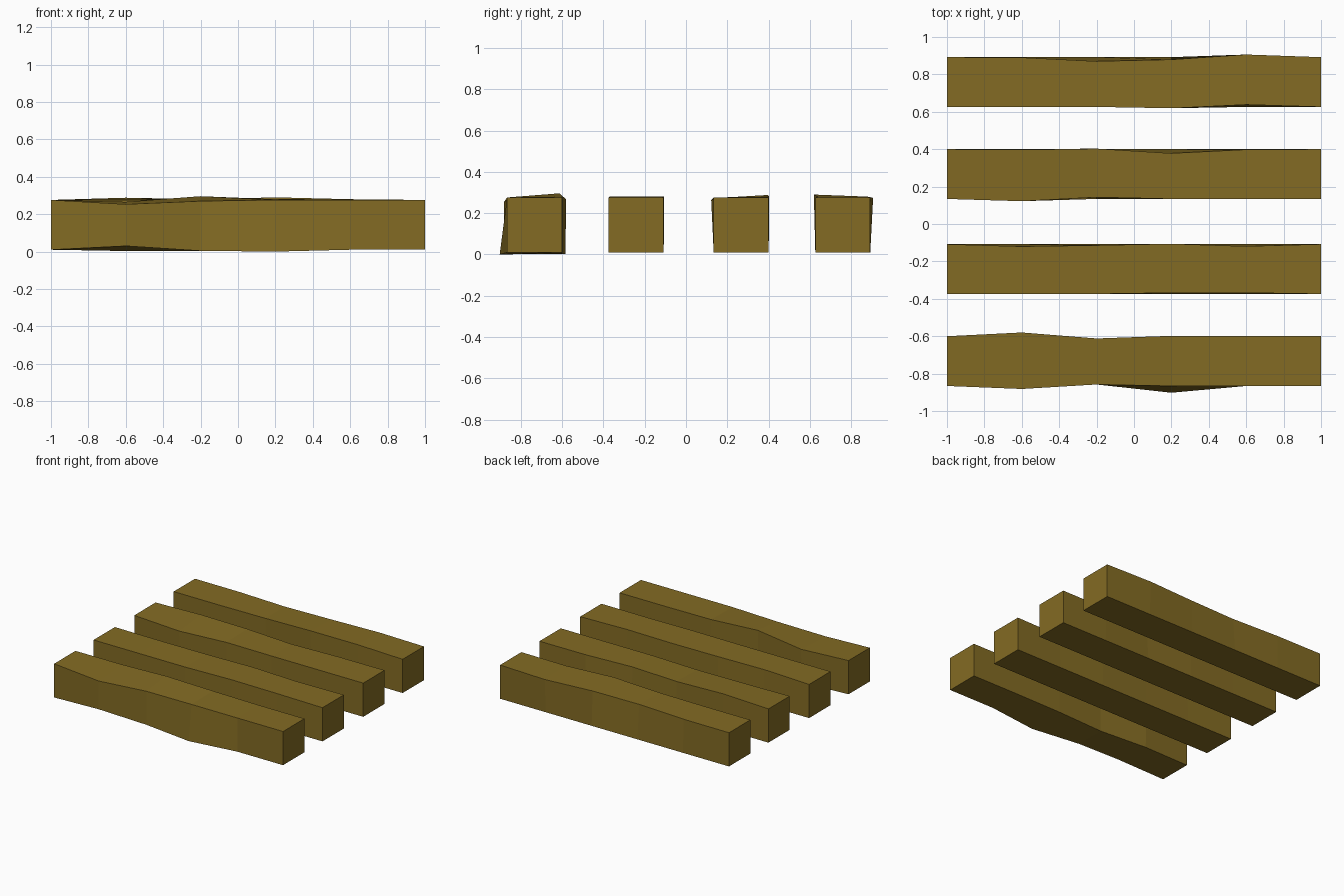
import bpy, bmesh

if "Cube" in bpy.data.objects:
    bpy.data.objects.remove(bpy.data.objects["Cube"])

wood = bpy.data.materials.new("brown wood")
wood.diffuse_color = (0.227, 0.147, 0.017, 1)
wood.use_nodes = True
wood.node_tree.nodes["Principled BSDF"].inputs["Base Color"].default_value = wood.diffuse_color

STATIONS = [-1, -0.6, -0.2, 0.2, 0.6, 1]
SIZE, BOTTOM = 0.266, 0.01


def beam(name, y0, bumps):
    """Square beam; bumps maps (station, corner) to a (dy, dz) shift.
    Corners: 0 front bottom, 1 back bottom, 2 back top, 3 front top."""
    bm = bmesh.new()
    rings = []
    for i, x in enumerate(STATIONS):
        ring = []
        for c, (a, b) in enumerate([(0, 0), (1, 0), (1, 1), (0, 1)]):
            dy, dz = bumps.get((i, c), (0, 0))
            ring.append(bm.verts.new((x, y0 + a * SIZE + dy, BOTTOM + b * SIZE + dz)))
        rings.append(ring)
    for r, s in zip(rings, rings[1:]):
        for c in range(4):
            d = (c + 1) % 4
            bm.faces.new((r[c], r[d], s[d], s[c]))
    bm.faces.new(rings[0])
    bm.faces.new(rings[-1])
    bmesh.ops.recalc_face_normals(bm, faces=bm.faces)
    mesh = bpy.data.meshes.new(name)
    bm.to_mesh(mesh)
    bm.free()
    mesh.materials.append(wood)
    bpy.context.collection.objects.link(bpy.data.objects.new(name, mesh))


# front beam, the most warped
beam("front_beam", -0.866, {
    (1, 0): (-0.016, 0.02), (1, 1): (0.016, -0.007), (1, 2): (0.02, -0.01), (1, 3): (-0.016, -0.023),
    (2, 0): (0.01, -0.006), (2, 1): (-0.012, -0.008), (2, 2): (-0.012, 0.02), (2, 3): (0.008, -0.006),
    (3, 0): (-0.036, -0.01), (3, 1): (0.002, -0.005), (3, 2): (0.002, 0.004)})

# nearly straight second beam
beam("second_beam", -0.374, {
    (1, 2): (-0.012, 0.005), (2, 2): (-0.006, 0.003),
    (3, 2): (0.002, 0.005), (3, 3): (0.006, 0.005),
    (4, 2): (-0.011, 0.002), (4, 3): (0.006, 0.002)})

# third beam
beam("third_beam", 0.134, {
    (1, 3): (-0.012, -0.012), (1, 2): (-0.003, 0.012),
    (2, 3): (0.009, -0.003), (2, 2): (0.003, 0.004),
    (3, 2): (-0.022, 0.002), (4, 2): (-0.002, 0)})

# back beam
beam("back_beam", 0.626, {
    (1, 2): (-0.002, 0), (2, 2): (-0.022, 0.002), (2, 3): (0, 0.003),
    (3, 2): (-0.013, 0.004), (3, 3): (-0.007, 0.014),
    (4, 2): (0.014, -0.002), (4, 3): (0.012, 0.004)})
